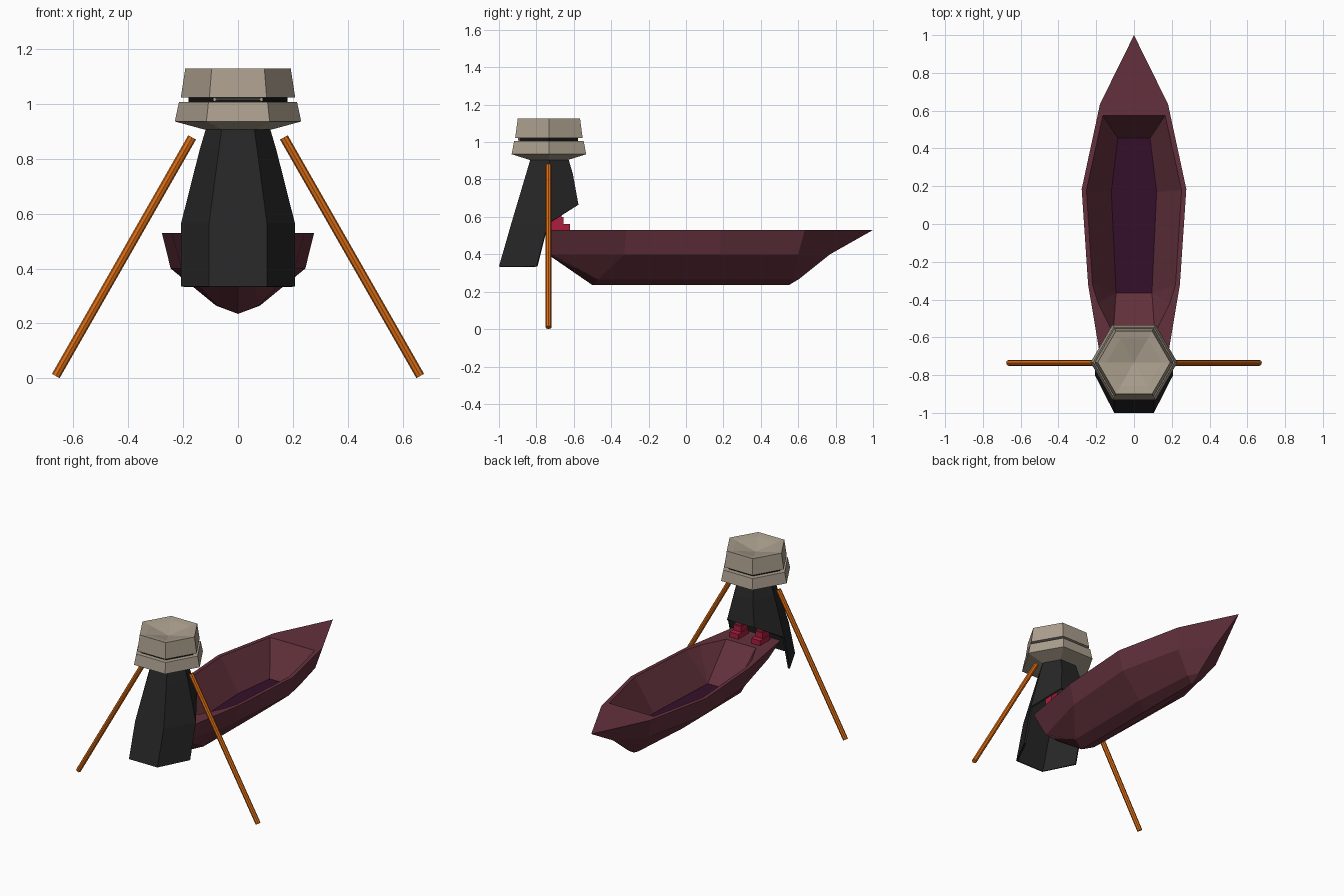
import bpy, bmesh, math
from mathutils import Vector

if "Cube" in bpy.data.objects:
    bpy.data.objects.remove(bpy.data.objects["Cube"])


def mat(name, r, g, b):
    lin = [((c / 255 + 0.055) / 1.055) ** 2.4 for c in (r, g, b)]
    m = bpy.data.materials.new(name)
    m.diffuse_color = (*lin, 1)
    m.use_nodes = True
    m.node_tree.nodes["Principled BSDF"].inputs["Base Color"].default_value = m.diffuse_color
    return m


WINE = mat("wine hull", 99, 49, 60)
PURPLE = mat("dark purple", 52, 16, 42)
BLACK = mat("black cloth", 38, 38, 38)
DARK = mat("slit black", 20, 20, 20)
STONE = mat("warm grey", 170, 158, 141)
ORANGE = mat("orange wood", 218, 108, 20)
CRIMSON = mat("crimson", 172, 30, 62)


def finish(name, bm, *mats):
    bmesh.ops.remove_doubles(bm, verts=bm.verts, dist=0.0005)
    bmesh.ops.recalc_face_normals(bm, faces=bm.faces)
    me = bpy.data.meshes.new(name)
    bm.to_mesh(me)
    bm.free()
    for m in mats:
        me.materials.append(m)
    ob = bpy.data.objects.new(name, me)
    bpy.context.collection.objects.link(ob)
    return ob


def face(bm, pts, index=0):
    f = bm.faces.new([bm.verts.new(p) for p in pts])
    f.material_index = index


def mirrored(bm, pts):
    # one face on each side of x = 0
    face(bm, pts)
    face(bm, [(-x, y, z) for x, y, z in reversed(pts)])


def across(bm, pts, index=0):
    # one face spanning x = 0, from its right-hand edge points
    face(bm, pts + [(-x, y, z) for x, y, z in reversed(pts) if x > 0], index)


# Boat: stations from stern to bow, each gunwale, chine, bilge, keel
stations = [
    [(.17, -.755, .53), (.10, -.725, .40), (.05, -.725, .395), (0, -.725, .39)],
    [(.243, -.32, .53), (.205, -.33, .40), (.075, -.47, .265), (0, -.50, .235)],
    [(.277, .185, .53), (.245, .185, .40), (.08, .15, .265), (0, .10, .235)],
    [(.18, .635, .53), (.15, .60, .40), (.05, .575, .265), (0, .55, .235)],
    [(0, 1.0, .53), (0, .77, .40), (0, .62, .28), (0, .60, .265)],
]
rim = [(.165, .575, .53), (.252, .18, .53), (.22, -.32, .53),
       (.19, -.42, .53), (.11, -.58, .53)]
floor = [(.085, .455, .32), (.12, .17, .32), (.095, -.365, .32)]
bm = bmesh.new()
for a, b in zip(stations, stations[1:]):
    for i in range(3):
        quad = [a[i], b[i], b[i + 1], a[i + 1]]
        mirrored(bm, quad)
across(bm, stations[0])
# deck around the opening
g = [s[0] for s in stations]
across(bm, [g[4], g[3], rim[0]])
mirrored(bm, [g[3], g[2], rim[1], rim[0]])
mirrored(bm, [g[2], g[1], rim[2], rim[1]])
mirrored(bm, [g[1], g[0], rim[4], rim[3], rim[2]])
across(bm, [rim[4], g[0]])
# inner walls and floor
across(bm, [rim[0], floor[0]])
mirrored(bm, [rim[0], rim[1], floor[1], floor[0]])
mirrored(bm, [rim[1], rim[2], floor[2], floor[1]])
mirrored(bm, [rim[2], rim[3], floor[2]])
mirrored(bm, [rim[3], rim[4], floor[2]])
across(bm, [rim[4], floor[2]])
across(bm, floor, 1)
finish("boat", bm, WINE, PURPLE)

# Robe: six-sided, open below, hem raised at the back
rows = [  # front, side, back corner of each row
    [(.058, -.83, .915), (.115, -.73, .915), (.058, -.63, .915)],
    [(.07, -.855, .83), (.14, -.73, .83), (.07, -.605, .83)],
    [(.105, -.934, .565), (.207, -.74, .565), (.10, -.575, .665)],
    [(.105, -1.0, .335), (.207, -.80, .335)],
]
bm = bmesh.new()
for a, b in zip(rows, rows[1:]):
    across(bm, [a[0], b[0]])
    mirrored(bm, [a[0], a[1], b[1], b[0]])
    if len(b) == 3:
        mirrored(bm, [a[1], a[2], b[2], b[1]])
        across(bm, [a[2], b[2]])
across(bm, rows[0])
robe = finish("robe", bm, BLACK)
sol = robe.modifiers.new("thickness", "SOLIDIFY")
sol.thickness = 0.012
sol.offset = -1


def hex_stack(name, profile, m):
    # six-sided stack of (radius, height) rings around the figure's axis
    bm = bmesh.new()
    rings = []
    for r, z in profile:
        rings.append([(r * math.cos(k * math.pi / 3),
                       -.733 + r * math.sin(k * math.pi / 3), z) for k in range(6)])
    for a, b in zip(rings, rings[1:]):
        for k in range(6):
            n = (k + 1) % 6
            if a[0][0] < .001:
                face(bm, [a[0], b[n], b[k]])
            elif b[0][0] < .001:
                face(bm, [a[k], a[n], b[0]])
            else:
                face(bm, [a[k], a[n], b[n], b[k]])
    return finish(name, bm, m)


# Helmet: lower bowl, dark slit core, upper crown with a dished top
hex_stack("helmet_lower", [(0, .905), (.12, .905), (.23, .935), (.215, 1.005), (0, 1.005)], STONE)
hex_stack("helmet_slit", [(0, .99), (.18, .99), (.18, 1.04), (0, 1.04)], DARK)
hex_stack("helmet_crown", [(0, 1.023), (.208, 1.023), (.192, 1.127), (.145, 1.12), (0, 1.085)], STONE)


def rod(name, a, b, r, sides, m):
    a, b = Vector(a), Vector(b)
    bm = bmesh.new()
    bmesh.ops.create_cone(bm, cap_ends=True, segments=sides, radius1=r, radius2=r,
                          depth=(b - a).length)
    rot = (b - a).to_track_quat("Z", "Y").to_matrix().to_4x4()
    bm.transform(rot)
    bmesh.ops.translate(bm, verts=bm.verts, vec=(a + b) / 2)
    return finish(name, bm, m)


def box(name, lo, hi, m):
    bm = bmesh.new()
    bmesh.ops.create_cube(bm, size=1)
    for v in bm.verts:
        v.co = [lo[i] if v.co[i] < 0 else hi[i] for i in range(3)]
    return finish(name, bm, m)


# Visor bar with small round ends
rod("visor_bar", (-.085, -.891, 1.016), (.085, -.891, 1.016), .003, 6, STONE)

for s, side in ((-1, "left"), (1, "right")):
    rod(side + "_visor_stud", (s * .085, -.88, 1.015), (s * .085, -.897, 1.015), .007, 8, STONE)
    # Oars
    rod(side + "_oar", (s * .663, -.735, .009), (s * .167, -.735, .877), .016, 8, ORANGE)
    # Feet and legs
    x = s * .08
    box(side + "_foot", (x - .032, -.725, .53), (x + .032, -.62, .563), CRIMSON)
    box(side + "_instep", (x - .027, -.725, .563), (x + .027, -.655, .60), CRIMSON)
    box(side + "_leg", (x - .024, -.722, .60), (x + .024, -.665, .72), CRIMSON)
